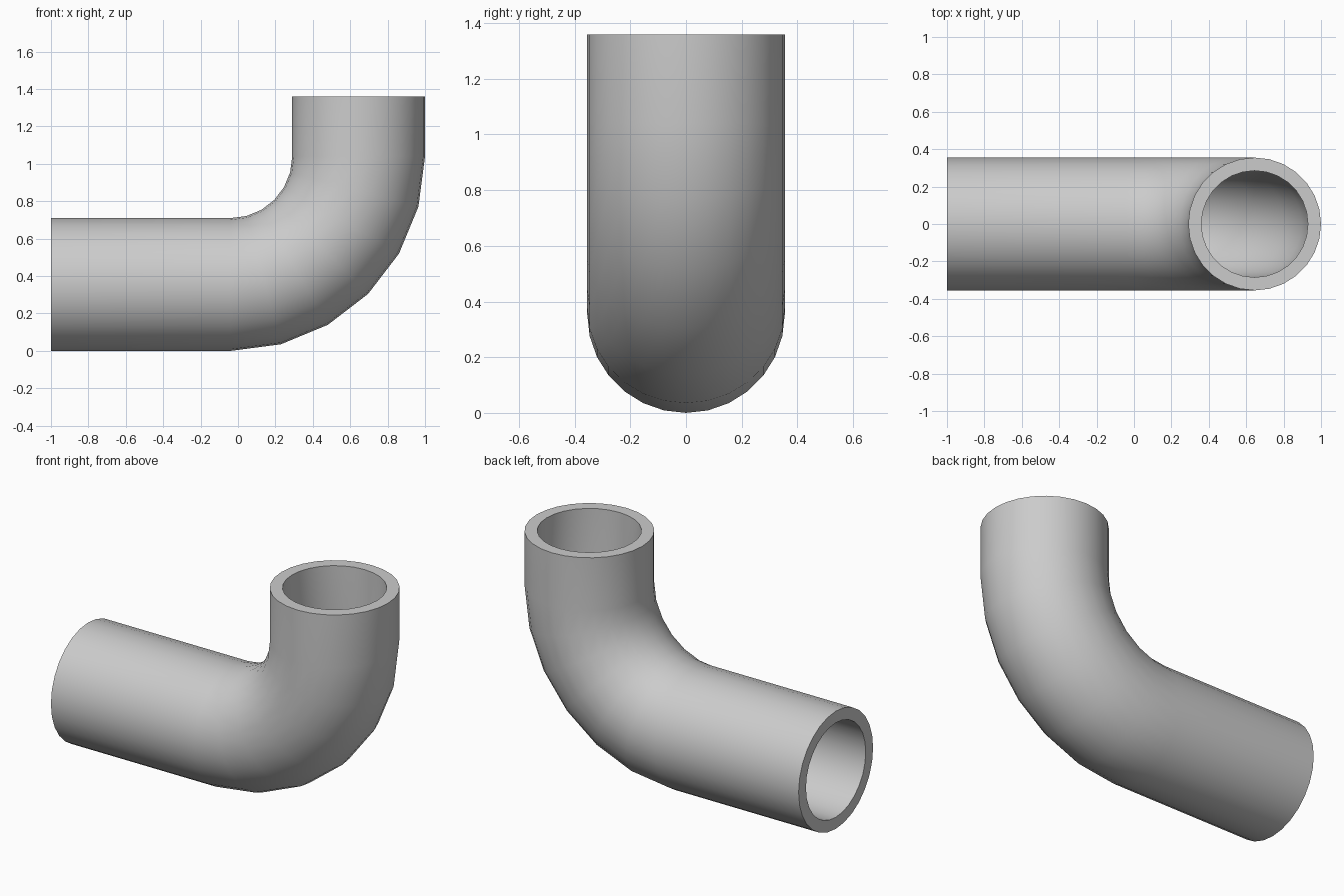
import bpy, bmesh
from math import sin, cos, tau, pi, radians

if "Cube" in bpy.data.objects:
    bpy.data.objects.remove(bpy.data.objects["Cube"])

SIDES, BEND_STEPS = 28, 6
OUTER, INNER = 0.355, 0.285
BEND = 0.685                      # centreline radius of the elbow
CX, CZ = -0.04, OUTER + BEND      # elbow centre
TOP = 1.36

grey = bpy.data.materials.new("pipe grey")
grey.use_nodes = True
colour = (0.6, 0.6, 0.6, 1)
grey.diffuse_color = colour
grey.node_tree.nodes["Principled BSDF"].inputs["Base Color"].default_value = colour

# Centreline stations: x, z and the turning angle of the section
stations = [(-1, OUTER, 0)]
for i in range(BEND_STEPS + 1):
    a = i / BEND_STEPS * pi / 2
    stations.append((CX + BEND * sin(a), CZ - BEND * cos(a), a))
stations.append((CX + BEND, TOP, pi / 2))

bm = bmesh.new()


def ring(x, z, a, radius):
    verts = []
    for k in range(SIDES):
        t = k / SIDES * tau
        out = radius * cos(t)
        verts.append(bm.verts.new((x + out * sin(a), radius * sin(t), z - out * cos(a))))
    return verts


def bridge(first, second):
    for k in range(SIDES):
        n = (k + 1) % SIDES
        bm.faces.new((first[k], first[n], second[n], second[k]))


# Outer wall forward, inner wall back, closed by the two end rims
rings = [ring(*s, OUTER) for s in stations]
rings += [ring(*s, INNER) for s in reversed(stations)]
for i, r in enumerate(rings):
    bridge(r, rings[(i + 1) % len(rings)])
bmesh.ops.recalc_face_normals(bm, faces=bm.faces)

mesh = bpy.data.meshes.new("elbow_pipe")
bm.to_mesh(mesh)
bm.free()
mesh.materials.append(grey)
pipe = bpy.data.objects.new("elbow_pipe", mesh)
bpy.context.collection.objects.link(pipe)

# Smooth walls with crisp rims
bpy.ops.object.select_all(action="DESELECT")
pipe.select_set(True)
bpy.context.view_layer.objects.active = pipe
bpy.ops.object.shade_smooth_by_angle(angle=radians(40))
